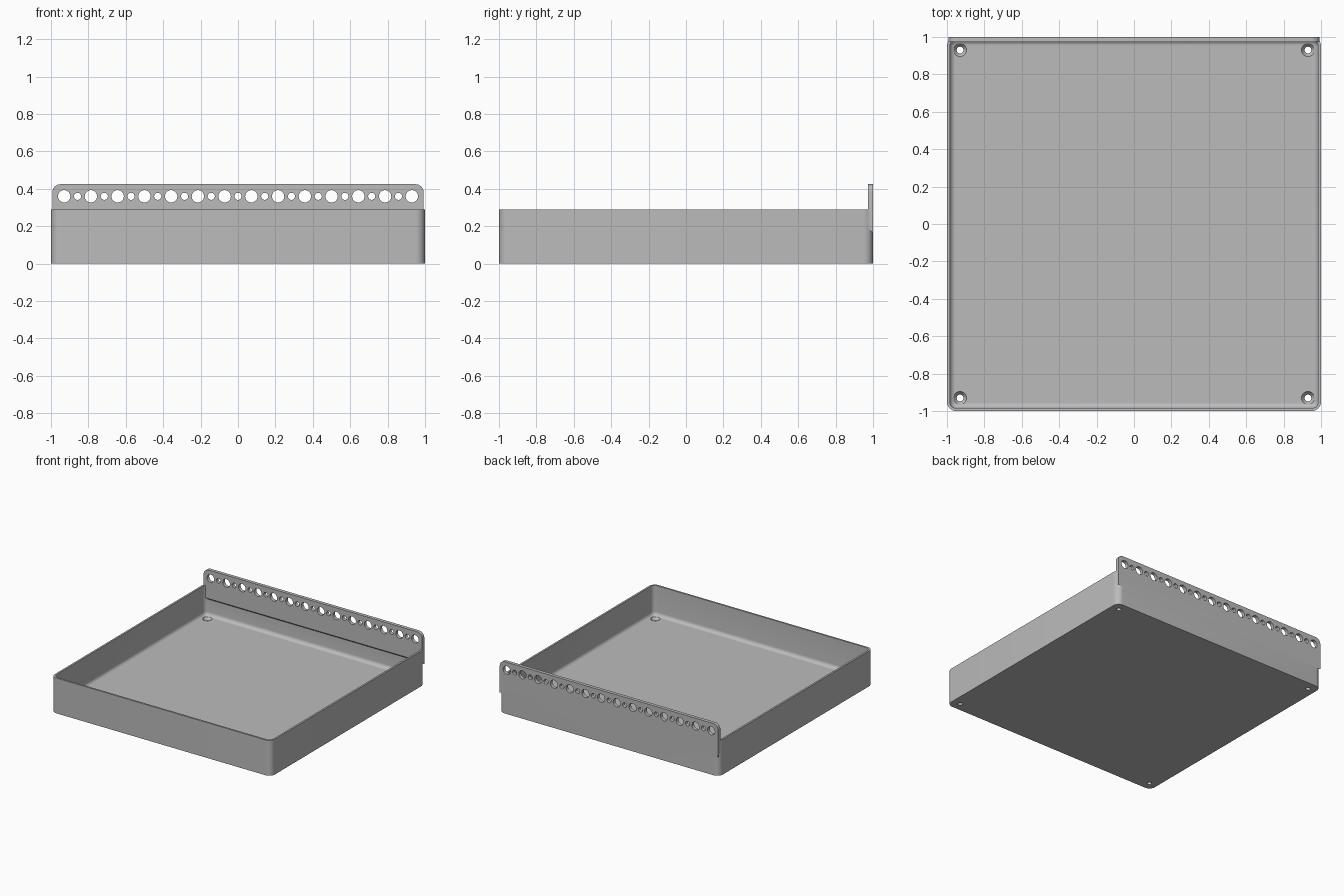
import bpy, bmesh, math
from mathutils import Matrix, Vector

cube = bpy.data.objects.get("Cube")
if cube:
    bpy.data.objects.remove(cube, do_unlink=True)

HEIGHT, WALL, FLOOR, FILLET, CORNER = 0.29, 0.015, 0.045, 0.03, 0.05

grey = bpy.data.materials.new("grey_plastic")
grey.use_nodes = True
grey.diffuse_color = (0.5, 0.5, 0.5, 1)
grey.node_tree.nodes["Principled BSDF"].inputs["Base Color"].default_value = (0.5, 0.5, 0.5, 1)


def make_object(name, bm):
    bmesh.ops.recalc_face_normals(bm, faces=bm.faces)
    mesh = bpy.data.meshes.new(name)
    bm.to_mesh(mesh)
    bm.free()
    mesh.materials.append(grey)
    obj = bpy.data.objects.new(name, mesh)
    bpy.context.collection.objects.link(obj)
    return obj


def arc(cx, cy, r, start, steps=8):
    """Points along a quarter circle."""
    angles = [start + math.pi / 2 * i / steps for i in range(steps + 1)]
    return [(cx + r * math.cos(a), cy + r * math.sin(a)) for a in angles]


def rounded_square(half, r):
    c = half - r
    corners = [(c, c), (-c, c), (-c, -c), (c, -c)]
    return [p for i, (x, y) in enumerate(corners) for p in arc(x, y, r, i * math.pi / 2)]


def loft(bm, loops):
    """Skin matching loops of points and cap both ends."""
    rings = [[bm.verts.new(p) for p in loop] for loop in loops]
    for a, b in zip(rings, rings[1:]):
        for i in range(len(a)):
            j = (i + 1) % len(a)
            bm.faces.new((a[i], a[j], b[j], b[i]))
    bm.faces.new(rings[0])
    bm.faces.new(rings[-1])


def boolean(target, other, operation):
    mod = target.modifiers.new(operation.title(), "BOOLEAN")
    mod.operation, mod.object, mod.solver = operation, other, "EXACT"
    bpy.context.view_layer.objects.active = target
    bpy.ops.object.modifier_apply(modifier=mod.name)
    bpy.data.objects.remove(other, do_unlink=True)


# Tray: outer skin, rim, then inner skin with a filleted floor
sections = [(1, CORNER, 0), (1, CORNER, HEIGHT), (1 - WALL, CORNER - WALL, HEIGHT)]
for i in range(7):
    a = math.pi / 2 * i / 6
    inset = FILLET * (1 - math.cos(a))
    sections.append((1 - WALL - inset, CORNER - WALL - inset,
                     FLOOR + FILLET * (1 - math.sin(a))))
bm = bmesh.new()
loft(bm, [[(x, y, z) for x, y in rounded_square(h, r)] for h, r, z in sections])
tray = make_object("tray", bm)

# Back rail: rounded upper corners and a sloping underside
half, top, r = 0.993, 0.425, 0.045
upper = arc(half - r, top - r, r, 0) + arc(r - half, top - r, r, math.pi / 2)
bm = bmesh.new()
loft(bm, [[(half, y, low)] + [(x, y, z) for x, z in upper] + [(-half, y, low)]
          for y, low in ((0.972, 0.19), (1.0, 0.162))])
boolean(tray, make_object("hanging_rail", bm), "UNION")

# Alternating large and small holes along the rail
bm = bmesh.new()
for i in range(-13, 14):
    radius = 0.033 if i % 2 else 0.019
    place = Matrix.Translation((i * 0.0715, 0.986, 0.36)) @ Matrix.Rotation(math.pi / 2, 4, "X")
    bmesh.ops.create_cone(bm, cap_ends=True, segments=32, radius1=radius,
                          radius2=radius, depth=0.1, matrix=place)
boolean(tray, make_object("rail_hole_cutter", bm), "DIFFERENCE")

# Countersunk screw holes in the floor corners
bm = bmesh.new()
for x in (-0.93, 0.93):
    for y in (-0.93, 0.93):
        profile = [(0.018, -0.05), (0.018, 0.022), (0.035, FLOOR), (0.035, FLOOR + 0.03)]
        turns = [2 * math.pi * i / 32 for i in range(32)]
        loft(bm, [[(x + rad * math.cos(t), y + rad * math.sin(t), z) for t in turns]
                  for rad, z in profile])
boolean(tray, make_object("screw_hole_cutter", bm), "DIFFERENCE")

# Smooth the rounded parts, keep the edges crisp
bpy.ops.object.select_all(action="DESELECT")
tray.select_set(True)
bpy.context.view_layer.objects.active = tray
bpy.ops.object.shade_smooth_by_angle(angle=math.radians(30))
